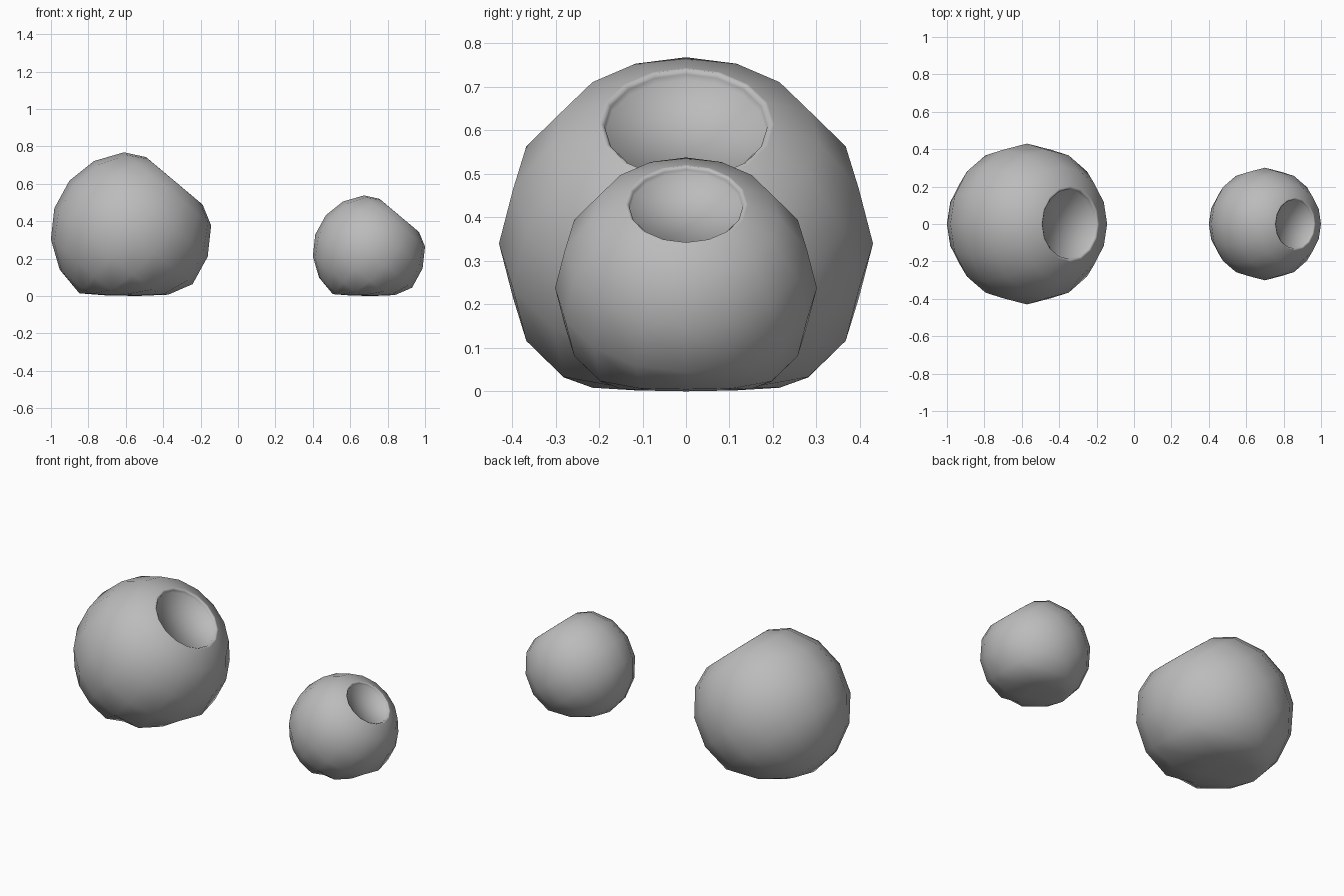
import bpy
import bmesh
from math import sin, cos, pi, radians
from mathutils import Matrix

if "Cube" in bpy.data.objects:
    bpy.data.objects.remove(bpy.data.objects["Cube"])

grey = bpy.data.materials.new("plain grey")
grey.use_nodes = True
colour = (0.5, 0.5, 0.5, 1)
grey.diffuse_color = colour
grey.node_tree.nodes["Principled BSDF"].inputs["Base Color"].default_value = colour

SEGMENTS = 16
RADIUS = 0.43
CENTRE_Z = 0.34
FLOOR = -0.325


def round_pot(name, x, scale):
    """Ball with a tilted, shallow recessed mouth and a flattened base."""
    # Profile (radius, height along the axis): recess, rim, then the ball
    profile = [(0.184, 0.337), (0.187, 0.351), (0.196, 0.36), (0.203, 0.357)]
    profile += [(RADIUS * sin(i * pi / 8), RADIUS * cos(i * pi / 8))
                for i in range(2, 8)]
    bm = bmesh.new()
    rings = [[bm.verts.new((r * cos(2 * pi * k / SEGMENTS),
                            r * sin(2 * pi * k / SEGMENTS), h))
              for k in range(SEGMENTS)] for r, h in profile]
    mouth = bm.verts.new((0, 0, 0.335))
    pole = bm.verts.new((0, 0, -RADIUS))
    for k in range(SEGMENTS):
        n = (k + 1) % SEGMENTS
        bm.faces.new((mouth, rings[0][k], rings[0][n]))
        bm.faces.new((pole, rings[-1][n], rings[-1][k]))
        for a, b in zip(rings, rings[1:]):
            bm.faces.new((a[k], b[k], b[n], a[n]))

    # Tilt the mouth towards +x, then press the underside nearly flat
    bmesh.ops.transform(bm, matrix=Matrix.Rotation(radians(40), 4, 'Y'),
                        verts=bm.verts)
    for v in bm.verts:
        if v.co.z < FLOOR:
            v.co.z = FLOOR + (v.co.z - FLOOR) * 0.14
        v.co.z += CENTRE_Z
    bmesh.ops.scale(bm, vec=(scale, scale, scale), verts=bm.verts)
    bmesh.ops.recalc_face_normals(bm, faces=bm.faces)
    for f in bm.faces:
        f.smooth = True

    mesh = bpy.data.meshes.new(name)
    bm.to_mesh(mesh)
    bm.free()
    mesh.materials.append(grey)
    pot = bpy.data.objects.new(name, mesh)
    pot.location.x = x
    bpy.context.collection.objects.link(pot)
    return pot


round_pot("large_round_pot", -0.572, 1.0)
round_pot("small_round_pot", 0.70, 0.70)
